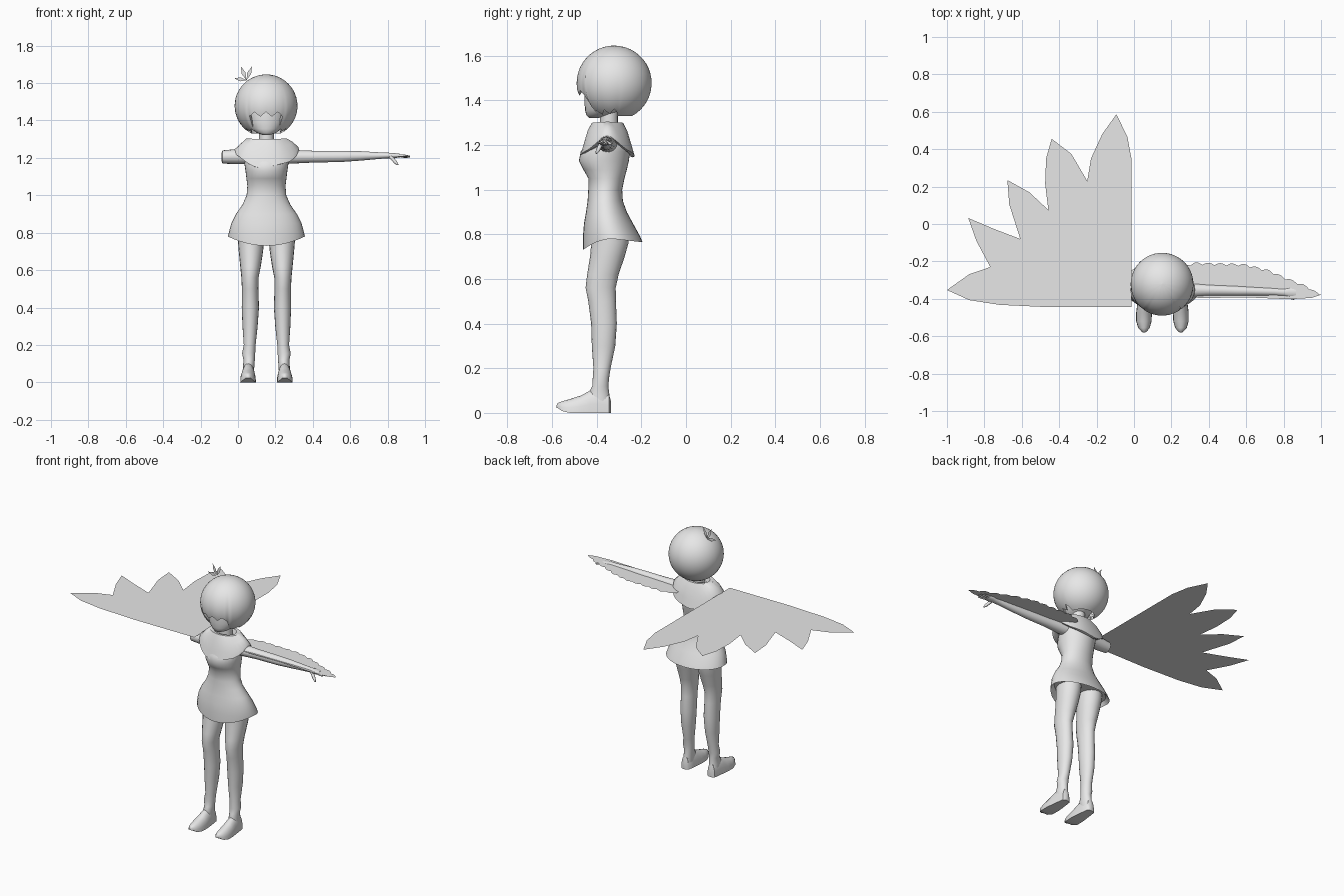
import bpy, bmesh, math
from mathutils import Vector

if "Cube" in bpy.data.objects:
    bpy.data.objects.remove(bpy.data.objects["Cube"])

CX = 0.152   # body centre line
grey = bpy.data.materials.new("plain_grey")
grey.diffuse_color = (0.8, 0.8, 0.8, 1)
grey.use_nodes = True
grey.node_tree.nodes["Principled BSDF"].inputs["Base Color"].default_value = grey.diffuse_color


def make(name, verts, faces, smooth=True, fix=True):
    me = bpy.data.meshes.new(name)
    me.from_pydata([tuple(v) for v in verts], [], faces)
    if fix:
        bm = bmesh.new()
        bm.from_mesh(me)
        bmesh.ops.recalc_face_normals(bm, faces=bm.faces)
        bm.to_mesh(me)
        bm.free()
    me.materials.append(grey)
    ob = bpy.data.objects.new(name, me)
    bpy.context.collection.objects.link(ob)
    if smooth:
        bpy.ops.object.select_all(action='DESELECT')
        ob.select_set(True)
        bpy.context.view_layer.objects.active = ob
        bpy.ops.object.shade_smooth_by_angle(angle=math.radians(50))
    return ob


def skin(name, rings, caps=True):
    """Join rings of equal length into a tube."""
    n = len(rings[0])
    verts = [v for r in rings for v in r]
    faces = [(k * n + i, k * n + (i + 1) % n, (k + 1) * n + (i + 1) % n, (k + 1) * n + i)
             for k in range(len(rings) - 1) for i in range(n)]
    if caps:
        faces += [tuple(range(n)), tuple(range(len(verts) - n, len(verts)))]
    return make(name, verts, faces)


def loft(name, axis, sections, n=20, flat=False):
    """Sections are (position, a min, a max, b min, b max) across the axis."""
    rings = []
    for p, a0, a1, b0, b1 in sections:
        ring = []
        for i in range(n):
            t = 2 * math.pi * i / n
            a = (a0 + a1) / 2 + (a1 - a0) / 2 * math.cos(t)
            if flat:   # flat-bottomed section
                b = b0 + (b1 - b0) * max(0, math.sin(t)) ** 0.8
            else:
                b = (b0 + b1) / 2 + (b1 - b0) / 2 * math.sin(t)
            ring.append({'x': (p, a, b), 'y': (a, p, b), 'z': (a, b, p)}[axis])
        rings.append(ring)
    return skin(name, rings)


def rod(name, p, q, r0, r1, n=8):
    p, q = Vector(p), Vector(q)
    d = (q - p).normalized()
    u = d.orthogonal().normalized()
    w = d.cross(u)
    ts = [2 * math.pi * i / n for i in range(n)]
    skin(name, [[c + (u * math.cos(t) + w * math.sin(t)) * r for t in ts]
                for c, r in ((p, r0), (p.lerp(q, 0.7), r0 * .9), (q, r1))])


# Dress: bottom recess, hem, hips, waist, bust, shoulders
profile = [(0.80, .185, -.435, -.225), (0.76, .206, -.462, -.195), (0.79, .204, -.462, -.205),
           (0.85, .188, -.457, -.238), (0.90, .163, -.448, -.265), (0.95, .128, -.441, -.283),
           (1.00, .106, -.438, -.286), (1.05, .102, -.437, -.276), (1.09, .107, -.460, -.265),
           (1.13, .112, -.480, -.256), (1.17, .118, -.472, -.25), (1.22, .118, -.44, -.25),
           (1.27, .085, -.40, -.28)]
dress = loft("dress", 'z', [(z, CX - w, CX + w, y0, y1) for z, w, y0, y1 in profile], 32)
for i in range(32, 64):   # hem dips at the front
    v = dress.data.vertices[i].co
    s = math.sin(2 * math.pi * i / 32)
    v.z = 0.78 - (0.05 * s * s if s < 0 else 0.015 * s)

# Legs and feet, mirrored about the body line
for side, m in (("left", -1), ("right", 1)):
    def sec(z, i, o, y0, y1):
        a, b = CX + m * i, CX + m * o
        return (z, min(a, b), max(a, b), y0, y1)
    loft(side + "_leg", 'z', [
        sec(.03, .068, .125, -.425, -.338), sec(.08, .065, .125, -.44, -.343),
        sec(.12, .062, .123, -.42, -.348), sec(.155, .060, .130, -.418, -.345),
        sec(.20, .058, .121, -.415, -.338), sec(.30, .047, .128, -.422, -.317),
        sec(.40, .040, .132, -.425, -.31), sec(.50, .043, .131, -.438, -.314),
        sec(.56, .042, .134, -.450, -.315), sec(.62, .030, .140, -.443, -.302),
        sec(.70, .018, .148, -.43, -.275), sec(.76, .012, .153, -.425, -.258),
        sec(.84, .008, .155, -.42, -.25)], 20)
    foot = [(-.336, .084, .108, .05), (-.345, .07, .124, .085), (-.39, .064, .13, .105),
            (-.43, .059, .135, .10), (-.47, .056, .14, .078), (-.52, .058, .14, .062),
            (-.555, .068, .13, .052), (-.575, .084, .112, .044), (-.58, .092, .104, .035)]
    loft(side + "_foot", 'y', [
        (y, min(CX + m * i, CX + m * o), max(CX + m * i, CX + m * o),
         .022 if y < -.57 else (.008 if y < -.55 else 0), h)
        for y, i, o, h in foot], 20, True)

# Arm, hand and the short sleeve stub
loft("arm", 'x', [(.20, -.395, -.30, 1.165, 1.25), (.30, -.392, -.315, 1.17, 1.242),
                  (.40, -.385, -.323, 1.175, 1.238), (.55, -.385, -.33, 1.178, 1.238),
                  (.65, -.383, -.337, 1.185, 1.236), (.75, -.383, -.342, 1.194, 1.23),
                  (.80, -.384, -.346, 1.198, 1.228), (.83, -.392, -.338, 1.198, 1.226),
                  (.865, -.390, -.342, 1.203, 1.222)], 16)
for k in range(4):
    y = -.383 + .012 * k
    rod("finger_%d" % (k + 1), (.855, y, 1.212),
        (.905 + (.015 if k in (1, 2) else 0), y + (k - 1.5) * .008, 1.212 - .003 * k), .0065, .003)
rod("thumb", (.815, -.38, 1.207), (.855, -.402, 1.163), .010, .004)
loft("sleeve_stub", 'x', [(-.088, -.375, -.335, 1.185, 1.225), (-.083, -.39, -.318, 1.17, 1.24),
                          (-.03, -.395, -.312, 1.167, 1.245), (.10, -.395, -.30, 1.165, 1.25)], 16)

# Draped cowl with pointed front and back, and neck
rings = []
for rx, ry, z, drop in ((.055, .045, 1.265, 0), (.075, .055, 1.30, 0), (.105, .07, 1.305, .005),
                        (.14, .09, 1.28, .02), (.172, .108, 1.25, .05), (.174, .122, 1.235, .085),
                        (.155, .112, 1.228, .08)):
    rings.append([(CX + rx * math.cos(t), -.352 + ry * math.sin(t),
                   z - drop * abs(math.sin(t)) ** 1.5 + .006 * math.cos(5 * t) * (drop > .01))
                  for t in (2 * math.pi * i / 32 for i in range(32))])
skin("cowl", rings)
loft("neck", 'z', [(z, CX - .04, CX + .04, -.385, -.305) for z in (1.24, 1.30, 1.37)], 16)

# Head tapering to the chin
loft("head", 'z', [(1.322, CX - .018, CX + .018, -.435, -.39), (1.333, CX - .05, CX + .05, -.446, -.35),
                   (1.355, CX - .08, CX + .08, -.452, -.29), (1.39, CX - .10, CX + .10, -.455, -.25),
                   (1.44, CX - .112, CX + .112, -.455, -.22), (1.50, CX - .11, CX + .11, -.45, -.22),
                   (1.56, CX - .07, CX + .07, -.42, -.25)], 24)

# Bobbed hair: ball cut by a jagged hem, high over the face
N, M, R = 64, 18, .168
rings = []
for k in range(M + 4):
    ring = []
    for i in range(N):
        t = 2 * math.pi * i / N
        front = abs((t - 1.5 * math.pi + math.pi) % (2 * math.pi) - math.pi)   # 0 = facing forward
        jag = (0, .5, 1, .5)[i % 4] if front < 1.7 else 0
        if front < .62:
            hem = 101 + 9 * jag
        elif front < 1.7:
            hem = 138 + 12 * jag - 5 * (front - .62)
        else:
            hem = 152
        f = k / M if k <= M else 1 - (k - M) * .05
        r = R if k <= M else R - .016
        phi = math.radians(max(1, hem * f))
        ring.append((CX - .002 + r * math.sin(phi) * math.cos(t),
                     -.322 + r * math.sin(phi) * math.sin(t), 1.478 + r * math.cos(phi)))
    rings.append(ring)
hair = skin("hair", rings, False)
crown = make("hair_crown", rings[0], [tuple(range(N))])

# Leaf tuft on the hair
bx, bz = .045, 1.615
for k, (tx, tz) in enumerate(((-.02, 1.625), (.015, 1.69), (.075, 1.69))):
    d = Vector((tx - bx, tz - bz))
    s = Vector((-d.y, d.x)).normalized() * .011
    pts = [(0, 0), (.5, 1), (1, 0), (.5, -1)]
    make("tuft_leaf_%d" % (k + 1),
         [(bx + d.x * a + s.x * b, -.29, bz + d.y * a + s.y * b) for a, b in pts],
         [(0, 1, 2, 3)], False, False)

# Large flat fan wing with five feather tips
fan = [(-.013, -.445), (-.013, .345), (-.035, .465), (-.094, .587), (-.17, .48), (-.23, .35),
       (-.25, .23), (-.335, .375), (-.44, .455), (-.47, .35), (-.475, .215), (-.458, .075),
       (-.56, .17), (-.677, .235), (-.667, .105), (-.608, -.08), (-.747, -.027), (-.886, .032),
       (-.843, -.09), (-.768, -.23), (-.88, -.268), (-1.0, -.353), (-.88, -.407),
       (-.72, -.432), (-.45, -.445)]
make("fan_wing", [(x, y, 1.245) for x, y in reversed(fan)], [tuple(range(len(fan)))], False, False)

# Narrow arm wing with a scalloped trailing edge
trail = [(.24, -.23), (.32, -.205), (.59, -.213), (.72, -.245), (.81, -.285), (.92, -.328), (1.0, -.378)]
edge = []
for i in range(73):
    x = .24 + .76 * i / 72
    for (x0, y0), (x1, y1) in zip(trail, trail[1:]):
        if x0 <= x <= x1 + 1e-6:
            y = y0 + (y1 - y0) * (x - x0) / (x1 - x0)
            break
    edge.append((x, y - .012 * (1 - abs(math.sin(math.pi * i / 6))) * (i < 72)))
lead = [(.24, -.385), (.36, -.396), (.6, -.392), (.83, -.402), (.95, -.395)]
pts = lead + edge[::-1]
make("arm_wing", [(x, y, 1.22) for x, y in pts], [tuple(range(len(pts)))], False, False)
